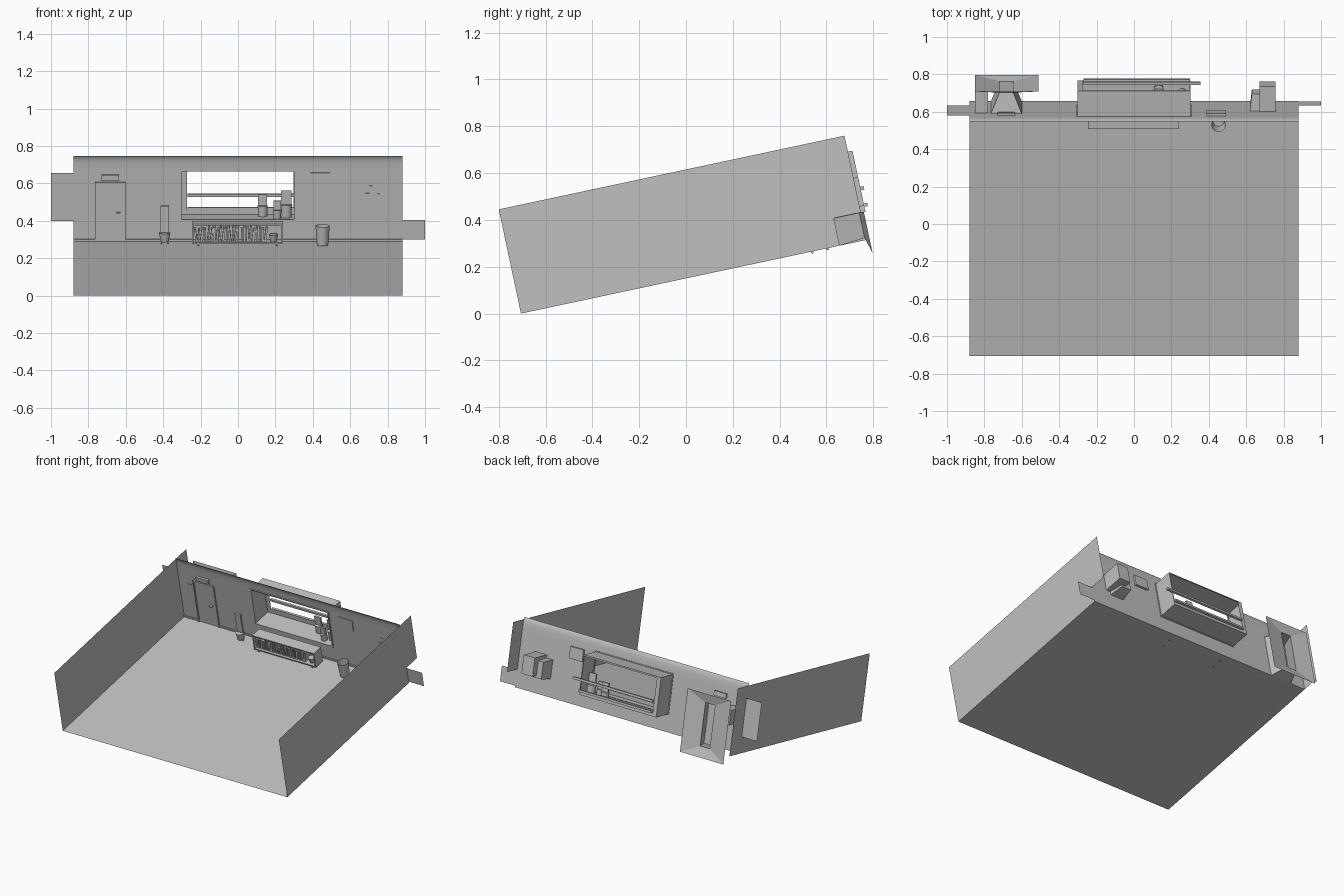
import bpy, bmesh, math, random
from mathutils import Matrix, Vector

random.seed(4)
old = bpy.data.objects.get("Cube")
if old:
    bpy.data.objects.remove(old)

# The whole room is tipped back about its front floor edge
TILT = Matrix.Translation((0, -0.705, 0)) @ Matrix.Rotation(math.radians(12.03), 4, 'X')
WALL = 1.392   # depth of the back wall
HALF = 0.88    # half the room width

grey = bpy.data.materials.new("plain_grey")
grey.use_nodes = True
TONE = (0.53, 0.53, 0.53, 1)
grey.diffuse_color = TONE
grey.node_tree.nodes["Principled BSDF"].inputs["Base Color"].default_value = TONE


def finish(name, bm, smooth=False):
    bmesh.ops.remove_doubles(bm, verts=bm.verts, dist=1e-5)
    bmesh.ops.recalc_face_normals(bm, faces=bm.faces)
    mesh = bpy.data.meshes.new(name)
    bm.to_mesh(mesh)
    bm.free()
    mesh.materials.append(grey)
    if smooth:
        for p in mesh.polygons:
            p.use_smooth = True
    obj = bpy.data.objects.new(name, mesh)
    bpy.context.collection.objects.link(obj)
    obj.matrix_world = TILT
    return obj


def quads(name, faces, smooth=False):
    bm = bmesh.new()
    for f in faces:
        bm.faces.new([bm.verts.new(p) for p in f])
    return finish(name, bm, smooth)


def box(name, x, y, z, lean=0):
    """Box from (min, max) ranges; lean tips it sideways."""
    bm = bmesh.new()
    bmesh.ops.create_cube(bm, size=1)
    bmesh.ops.scale(bm, vec=[r[1] - r[0] for r in (x, y, z)], verts=bm.verts)
    bmesh.ops.rotate(bm, matrix=Matrix.Rotation(lean, 3, 'Y'), verts=bm.verts)
    bmesh.ops.translate(bm, vec=[sum(r) / 2 for r in (x, y, z)], verts=bm.verts)
    return finish(name, bm)


def cup(name, x, y, z0, z1, r0, r1, closed=True):
    bm = bmesh.new()
    bmesh.ops.create_cone(bm, cap_ends=True, segments=20, radius1=r0, radius2=r1, depth=z1 - z0)
    bmesh.ops.translate(bm, vec=(x, y, (z0 + z1) / 2), verts=bm.verts)
    if not closed:
        bm.faces.ensure_lookup_table()
        top = max(bm.faces, key=lambda f: f.calc_center_median().z)
        bmesh.ops.delete(bm, geom=[top], context='FACES_ONLY')
    obj = finish(name, bm)
    for p in obj.data.polygons:
        p.use_smooth = len(p.vertices) == 4
    return obj


def rect(x0, x1, z0, z1, y):
    return [Vector(p) for p in ((x0, y, z0), (x1, y, z0), (x1, y, z1), (x0, y, z1))]


def loft(a, b):
    return [(a[i], a[(i + 1) % 4], b[(i + 1) % 4], b[i]) for i in range(4)]


# Floor and rug
quads("floor", [[(-HALF, 0, 0), (HALF, 0, 0), (HALF, WALL, 0), (-HALF, WALL, 0)]])
rug = [(-0.35, 0.145), (0.365, 0.145), (0.325, 1.105), (-0.305, 1.105)]
quads("rug", [[(x, y, 0.001) for x, y in rug]])

# Side walls run past the back wall; the left one is notched at its foot
side = [(0, 0), (1.51, 0), (1.51, 0.455), (0, 0.455)]
notched = [(0, 0), (WALL, 0), (WALL, 0.12), (1.51, 0.12), (1.51, 0.455), (0, 0.455)]
quads("right_wall", [[(-HALF, y, z) for y, z in side]])
quads("left_wall", [[(HALF, y, z) for y, z in notched]])

# Back wall with a window opening and a coved top
WX, WZ = (-0.303, 0.303), (0.118, 0.385)
xs = [-HALF, *WX, HALF]
profile = [(WALL, 0), (WALL, WZ[0]), (WALL, WZ[1]), (WALL, 0.425),
           (WALL - 0.002, 0.445), (WALL - 0.006, 0.459), (WALL - 0.012, 0.469)]
cells = []
for j, ((ya, za), (yb, zb)) in enumerate(zip(profile, profile[1:])):
    for i in range(3):
        if (i, j) != (1, 1):
            cells.append([(xs[i], ya, za), (xs[i + 1], ya, za),
                          (xs[i + 1], yb, zb), (xs[i], yb, zb)])
quads("back_wall", cells, smooth=True)
quads("right_wall_flap", [rect(-1, -HALF, 0.112, 0.372, WALL)])
quads("left_wall_flap", [rect(HALF, 1, 0.01, 0.115, WALL)])
for n, (a, b) in enumerate([(-HALF, -0.76), (-0.605, HALF)]):
    box(f"skirting_{n}", (a, b), (WALL - 0.005, WALL), (0, 0.012))

# Window recess, rear rim and rails
REAR = 1.53
front_edge = rect(*WX, *WZ, WALL)
rear_edge = rect(*WX, *WZ, REAR)
quads("window_recess", loft(front_edge, rear_edge))
quads("window_rim", loft(rear_edge, rect(-0.272, 0.298, 0.14, 0.375, REAR)))
box("window_rail_upper", (-0.27, 0.355), (REAR, REAR + 0.015), (0.212, 0.228))
box("window_rail_lower", (-0.27, 0.3), (REAR, REAR + 0.015), (0.14, 0.155))
for n, (z0, z1) in enumerate([(0.112, 0.12), (0.383, 0.391)]):
    box(f"window_trim_{n}", (-0.307, 0.307), (WALL - 0.006, WALL + 0.004), (z0, z1))
for n, x in enumerate(WX):
    box(f"window_trim_side_{n}", (x - 0.004, x + 0.004), (WALL - 0.006, WALL + 0.004), WZ)

# Jars on the sill
for n, (x, y, r, h) in enumerate([(0.132, 1.49, 0.027, 0.118), (0.21, 1.43, 0.022, 0.095),
                                  (0.258, 1.46, 0.03, 0.145)]):
    cup(f"jar_{n}", x, y, WZ[0], WZ[0] + h * 0.48, r * 0.9, r)
    box(f"jar_top_{n}", (x - r * 0.9, x + r * 0.9), (y - 0.006, y + 0.006),
        (WZ[0] + h * 0.45, WZ[0] + h))

# Door, its frame, handle and sign
DX = (-0.76, -0.605)
box("door", DX, (WALL - 0.004, WALL + 0.004), (0.002, 0.318))
for n, x in enumerate(DX):
    box(f"door_jamb_{n}", (x - 0.004, x + 0.004), (WALL - 0.01, WALL), (0, 0.322))
box("door_lintel", (DX[0] - 0.004, DX[1] + 0.004), (WALL - 0.01, WALL), (0.316, 0.324))
box("door_handle", (-0.65, -0.628), (WALL - 0.02, WALL - 0.004), (0.155, 0.162))
box("door_sign", (-0.73, -0.635), (WALL - 0.014, WALL + 0.012), (0.332, 0.364))
box("light_switch", (-0.81, -0.78), (WALL - 0.004, WALL), (0.275, 0.281))

# Flared hood behind the door
mouth = rect(-0.85, -0.51, -0.06, 0.365, 1.523)
throat = rect(-0.72, -0.645, 0.01, 0.3, 1.503)
doorway = rect(-0.765, -0.6, 0.0, 0.32, WALL)
quads("hood_flare", loft(mouth, throat))
quads("hood_tunnel", loft(throat, doorway))
box("hood_side_box", (-0.85, -0.78), (WALL, 1.51), (0.2, 0.3))

# Boxes behind the left end of the wall, with a notice in front
box("rear_box_large", (0.67, 0.757), (WALL, 1.53), (0.145, 0.27))
near = rect(0.62, 0.725, 0.12, 0.25, WALL)
far = rect(0.63, 0.705, 0.13, 0.245, 1.485)
quads("rear_box_small", loft(near, far) + [far])
box("wall_notice", (0.678, 0.755), (WALL - 0.005, WALL), (0.144, 0.262), lean=0.04)
box("notice_hook", (0.703, 0.716), (WALL - 0.005, WALL), (0.3, 0.304))
box("wall_picture", (0.388, 0.492), (WALL - 0.006, WALL + 0.014), (0.295, 0.375))

# Low bookcase with leaning books
BX, BY, BZ = (-0.245, 0.24), (1.265, 1.345), (0.012, 0.122)
T = 0.008
box("bookcase_back", BX, (BY[1] - 0.004, BY[1]), BZ)
for n, z in enumerate((BZ[0], BZ[1] - T)):
    box(f"bookcase_shelf_{n}", BX, BY, (z, z + T))
for n, x in enumerate((BX[0], BX[1] - T)):
    box(f"bookcase_end_{n}", (x, x + T), BY, BZ)
    for y in (BY[0] + 0.002, BY[1] - 0.012):
        box(f"bookcase_foot_{n}", (x * 0.88, x * 0.88 + T), (y, y + 0.01), (-0.008, BZ[0]))
x = BX[0] + 0.014
n = 0
while x < 0.16:
    w = random.uniform(0.008, 0.016)
    box(f"book_{n}", (x, x + w), (BY[0] + 0.015, BY[1] - 0.01),
        (BZ[0] + T, BZ[0] + T + random.uniform(0.065, 0.085)),
        lean=random.choice((0, 0, 0.12, -0.12)))
    x += w + random.uniform(0.003, 0.009)
    n += 1
cup("bookcase_bowl", 0.19, 1.3, BZ[0] + T, BZ[0] + 0.045, 0.016, 0.025)

# Waste bin, and a stand holding an upright board
cup("waste_bin", 0.452, 1.285, 0.002, 0.108, 0.03, 0.038, closed=False)
cup("stand_pot", -0.392, 1.33, 0.012, 0.06, 0.022, 0.03)
box("stand_board", (-0.415, -0.37), (1.33, 1.342), (0.055, 0.205))
for n, x in enumerate((-0.412, -0.378)):
    box(f"stand_foot_{n}", (x, x + 0.006), (1.325, 1.335), (0, 0.014))
